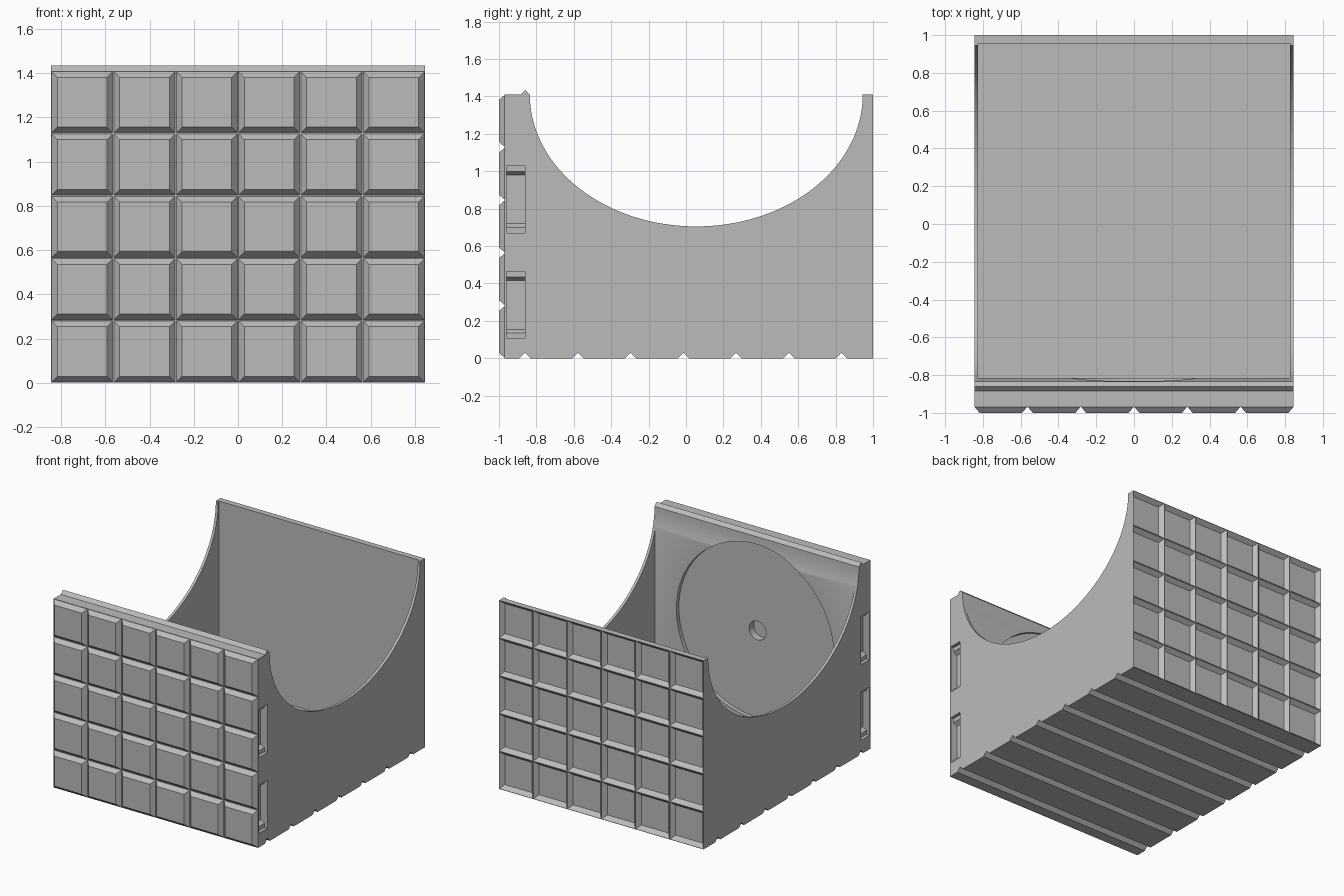
import bpy, bmesh, math

if "Cube" in bpy.data.objects:
    bpy.data.objects.remove(bpy.data.objects["Cube"], do_unlink=True)

GREY = (0.5, 0.5, 0.5, 1)
mat = bpy.data.materials.new("plain grey")
mat.use_nodes = True
mat.diffuse_color = GREY
mat.node_tree.nodes["Principled BSDF"].inputs["Base Color"].default_value = GREY

HALF = 0.845            # half width
TOP = 1.41              # wall height
COLS, ROWS = 6, 5
PITCH = TOP / ROWS
DEPTH = 0.03            # relief of tiles, pockets and grooves
WALL_IN, BACK_IN = -0.815, 0.955


def loft(bm, ring_a, ring_b):
    """Closed solid between two matching rings of points."""
    a = [bm.verts.new(p) for p in ring_a]
    b = [bm.verts.new(p) for p in ring_b]
    bm.faces.new(a)
    bm.faces.new(b[::-1])
    n = len(a)
    for i in range(n):
        j = (i + 1) % n
        bm.faces.new((a[i], b[i], b[j], a[j]))


def finish(bm, name):
    bmesh.ops.recalc_face_normals(bm, faces=bm.faces)
    mesh = bpy.data.meshes.new(name)
    bm.to_mesh(mesh)
    bm.free()
    mesh.materials.append(mat)
    ob = bpy.data.objects.new(name, mesh)
    bpy.context.collection.objects.link(ob)
    return ob


def rect(cx, cz, h, y):
    return [(cx + sx * h, y, cz + sz * h)
            for sx, sz in ((-1, -1), (1, -1), (1, 1), (-1, 1))]


def relief(name, y_wide, h_wide, y_narrow, h_narrow):
    """Grid of chamfered blocks across a whole face."""
    bm = bmesh.new()
    for c in range(COLS):
        for r in range(ROWS):
            x, z = (c - (COLS - 1) / 2) * PITCH, (r + 0.5) * PITCH
            loft(bm, rect(x, z, h_wide, y_wide), rect(x, z, h_narrow, y_narrow))
    return finish(bm, name)


def disc(name, radius, y0, y1):
    bm = bmesh.new()
    ring = [(radius * math.cos(t * math.tau / 96), 0.705 + radius * math.sin(t * math.tau / 96))
            for t in range(96)]
    loft(bm, [(x, y0, z) for x, z in ring], [(x, y1, z) for x, z in ring])
    return finish(bm, name)


def cut(target, cutter):
    mod = target.modifiers.new("cut", "BOOLEAN")
    mod.operation, mod.solver, mod.object = "DIFFERENCE", "EXACT", cutter
    bpy.context.view_layer.objects.active = target
    bpy.ops.object.modifier_apply(modifier=mod.name)
    bpy.data.objects.remove(cutter, do_unlink=True)


# Body: side profile with grooved underside, scooped top and locating ridge
profile = [(-0.97, 0)]
for i in range(7):
    y = -0.86 + i * PITCH
    profile += [(y - DEPTH, 0), (y, DEPTH), (y + DEPTH, 0)]
profile += [(1, 0), (1, TOP)]
for i in range(81):
    t = -i * math.pi / 80
    profile.append((0.055 + 0.89 * math.cos(t), TOP + 0.705 * math.sin(t)))
profile += [(-0.86, TOP + 0.025), (-0.885, TOP), (-0.97, TOP)]
bm = bmesh.new()
loft(bm, [(-HALF, y, z) for y, z in profile], [(HALF, y, z) for y, z in profile])
body = finish(bm, "bin_body")

# Hollow interior
bm = bmesh.new()
inner = [(WALL_IN, 0.045), (BACK_IN, 0.045), (BACK_IN, 2), (WALL_IN, 2)]
loft(bm, [(-0.825, y, z) for y, z in inner], [(0.825, y, z) for y, z in inner])
cut(body, finish(bm, "interior_cutter"))

# Round recess and small central hole inside the front wall
cut(body, disc("recess_cutter", 0.65, -0.845, -0.6))
cut(body, disc("hole_cutter", 0.07, -0.9, -0.6))

# Stepped clip slots on both sides of the front wall
bm = bmesh.new()
for side in (-1, 1):
    for cz in (0.285, 0.85):
        half = [(0.9, 0.18), (0.82, 0.18), (0.82, 0.15), (0.79, 0.13)]
        outline = half + [(x, -z) for x, z in reversed(half)]
        loft(bm, [(side * x, -0.96, cz + z) for x, z in outline],
             [(side * x, -0.86, cz + z) for x, z in outline])
cut(body, finish(bm, "slot_cutter"))

# Chamfered pockets in the back wall
cut(body, relief("pocket_cutter", 1.001, 0.1395, 1 - DEPTH, 0.1125))

# Raised chamfered tiles on the front
tiles = relief("front_tiles", -0.969, 0.139, -1, 0.1125)

for ob in (body, tiles):
    bpy.ops.object.select_all(action="DESELECT")
    ob.select_set(True)
    bpy.context.view_layer.objects.active = ob
    bpy.ops.object.shade_smooth_by_angle(angle=math.radians(20))
